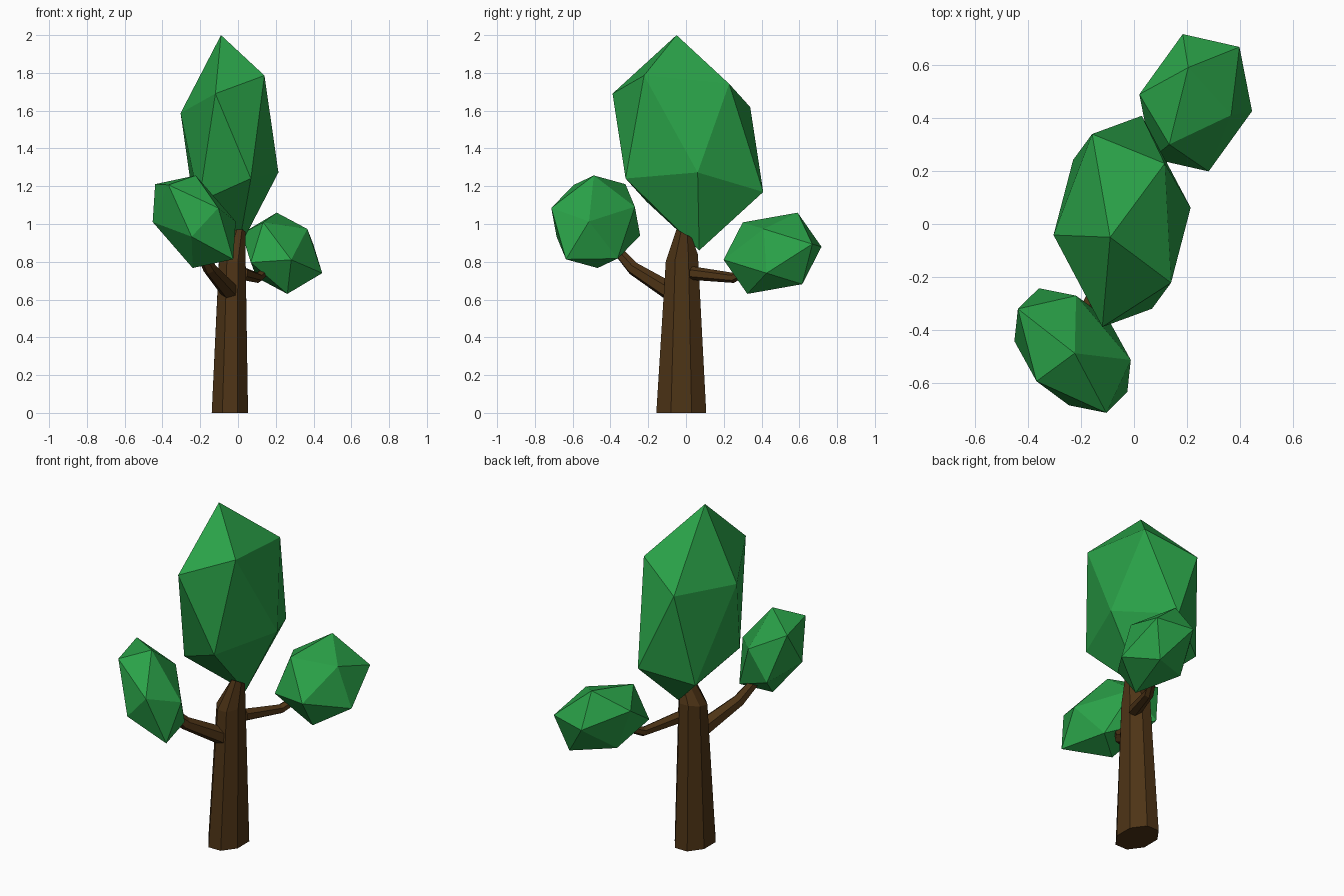
import bpy, bmesh
from math import cos, sin, pi
from mathutils import Vector, Matrix

if "Cube" in bpy.data.objects:
    bpy.data.objects.remove(bpy.data.objects["Cube"])


def material(name, rgb):
    m = bpy.data.materials.new(name)
    m.diffuse_color = (*rgb, 1)
    m.use_nodes = True
    m.node_tree.nodes["Principled BSDF"].inputs["Base Color"].default_value = m.diffuse_color
    return m


bark = material("bark", (0.075, 0.034, 0.008))
leaf = material("leaf", (0.023, 0.36, 0.065))


def finish(bm, name, mat):
    bmesh.ops.recalc_face_normals(bm, faces=bm.faces)
    me = bpy.data.meshes.new(name)
    bm.to_mesh(me)
    bm.free()
    me.materials.append(mat)
    bpy.context.collection.objects.link(bpy.data.objects.new(name, me))


def loft(name, rings, sides):
    """Skin a capped tube through rings of (centre, half axis, half axis)."""
    bm = bmesh.new()
    loops = []
    for c, a, b in rings:
        angles = [2 * pi * (i + 0.5) / sides for i in range(sides)]
        loops.append([bm.verts.new(Vector(c) + Vector(a) * cos(t) + Vector(b) * sin(t))
                      for t in angles])
    for lo, hi in zip(loops, loops[1:]):
        for i in range(sides):
            j = (i + 1) % sides
            bm.faces.new((lo[i], lo[j], hi[j], hi[i]))
    bm.faces.new(loops[0][::-1])
    bm.faces.new(loops[-1])
    finish(bm, name, bark)


def branch(name, path, radii):
    pts = [Vector(p) for p in path]
    rings = []
    for i, (p, r) in enumerate(zip(pts, radii)):
        d = (pts[min(i + 1, len(pts) - 1)] - pts[max(i - 1, 0)]).normalized()
        side = d.cross(Vector((0, 0, 1))).normalized()
        rings.append((p, side * r, d.cross(side) * r))
    loft(name, rings, 6)


def foliage(name, centre, ax, ay, az):
    """Icosahedron stretched along three skewed axes."""
    bm = bmesh.new()
    bmesh.ops.create_icosphere(bm, subdivisions=1, radius=1)
    # turn the solid so an upper-ring corner lies on the first axis
    top = max(bm.verts, key=lambda v: v.co.z)
    corner = top.link_edges[0].other_vert(top).co
    turn = Vector((corner.x, corner.y)).angle_signed(Vector((1, 0)))
    bm.transform(Matrix.Rotation(-turn, 4, 'Z'))
    skew = Matrix((ax, ay, az)).transposed().to_4x4()
    bm.transform(Matrix.Translation(centre) @ skew)
    finish(bm, name, leaf)


# Tapered trunk with a leaning, slanted tip
loft("trunk", [
    ((-0.043, -0.025, 0), (0.104, 0, 0), (0, 0.143, 0)),
    ((-0.03, -0.022, 0.82), (0.076, 0, 0), (0, 0.092, 0.02)),
    ((0.008, -0.01, 0.95), (0.035, 0, 0), (0, 0.044, -0.024)),
], 8)

# Bent side branches
branch("front_branch",
       [(-0.04, -0.08, 0.64), (-0.15, -0.28, 0.765), (-0.21, -0.38, 0.88)],
       [0.05, 0.036, 0.026])
branch("back_branch",
       [(0.02, 0.03, 0.74), (0.105, 0.25, 0.715), (0.165, 0.36, 0.77)],
       [0.036, 0.027, 0.022])

# Leaf crowns
foliage("main_crown", (-0.045, 0.01, 1.43),
        (-0.061, -0.416, 0.006), (0.261, -0.106, 0.117), (-0.045, -0.06, 0.57))
foliage("back_crown", (0.233, 0.458, 0.845),
        (-0.224, -0.031, 0.01), (-0.03, -0.245, 0.076), (-0.028, 0.133, 0.215))
foliage("front_crown", (-0.232, -0.478, 1.012),
        (-0.235, 0.181, 0.1), (-0.088, -0.19, 0.068), (0.008, -0.01, 0.245))
